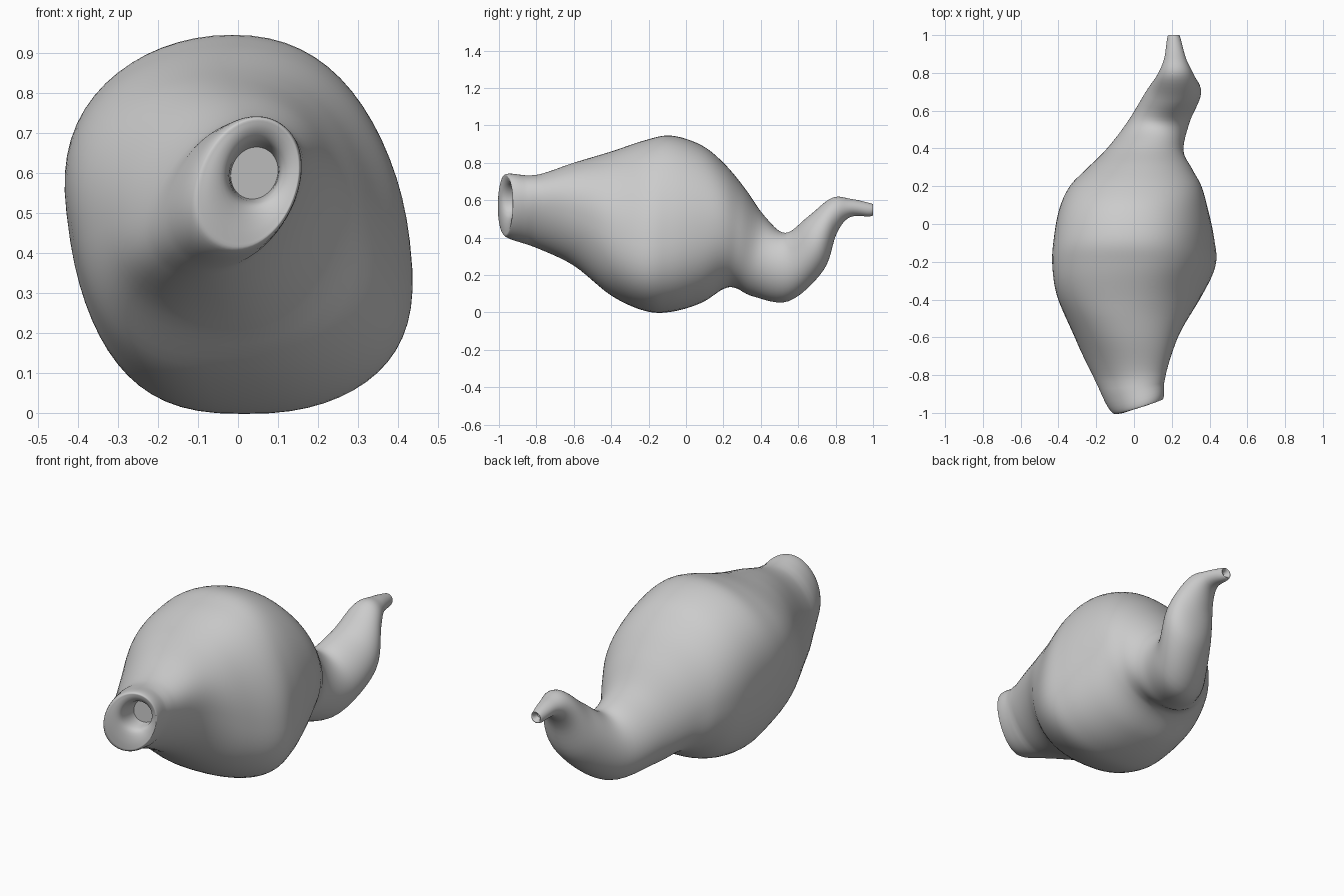
import bpy, bmesh, math

if "Cube" in bpy.data.objects:
    bpy.data.objects.remove(bpy.data.objects["Cube"])

SEG, SUB = 64, 6
# upright sections: y, top z, bottom z, left x, right x
body_sections = [
    (-.86, .665, .535, -.018, .10),   # cavity floor
    (-.94, .685, .515, -.03, .108),   # mouth edge
    (-.965, .725, .43, -.085, .143),  # rim
    (-.945, .742, .395, -.125, .155), # collar
    (-.80, .735, .345, -.21, .16),    # neck
    (-.60, .80, .25, -.31, .23),
    (-.40, .86, .09, -.40, .345),
    (-.22, .92, .008, -.428, .424),   # belly
    (-.08, .945, .003, -.422, .42),
    (.08, .895, .05, -.395, .39),
    (.20, .80, .125, -.34, .357),
]
# leaning sections: top y, top z, bottom y, bottom z, left x, right x
spout_sections = [
    (.31, .67, .265, .13, -.255, .31),
    (.42, .515, .36, .085, -.15, .262),
    (.53, .425, .55, .06, -.035, .295),
    (.65, .51, .735, .225, .06, .355),
    (.78, .612, .805, .42, .125, .315),
    (.88, .607, .875, .508, .16, .275),
    (.98, .585, .98, .513, .175, .247),
]


def ease(t):
    t = min(max(t, 0), 1)
    return t * t * (3 - 2 * t)


def smooth_stations(rows):
    """Catmull-Rom interpolation between sections"""
    out = []
    for i in range(len(rows) - 1):
        p0, p1, p2 = rows[max(i - 1, 0)], rows[i], rows[i + 1]
        p3 = rows[min(i + 2, len(rows) - 1)]
        for k in range(SUB):
            t = k / SUB
            out.append([.5 * (2 * b + (c - a) * t + (2 * a - 5 * b + 4 * c - d) * t * t
                              + (3 * b - a - 3 * c + d) * t ** 3)
                        for a, b, c, d in zip(p0, p1, p2, p3)])
    return out + [list(rows[-1])]


def ring(bm, row):
    """Superellipse section; skew, yaw and squareness follow from y"""
    yt, zt, yb, zb, xl, xr = row
    y = (yt + yb) / 2
    skew = -.04 + .095 * ease((-.25 - y) / .5) if y < -.25 else -.04 * ease((.3 - y) / .55)
    if y < -.85:
        skew *= min(1, ((xr - xl) / .37) ** 2)
    yaw = .04 * ease((-.78 - y) / .17)
    square = max(0, 1 - ((y + .2) / .6) ** 2)
    verts = []
    for j in range(SEG):
        a = 2 * math.pi * j / SEG
        c, s = math.cos(a), math.sin(a)
        n = 2 + square * (.15 if s > 0 else .5)   # rounder top, squarer underside
        u = math.copysign(abs(c) ** (2 / n), c)
        v = math.copysign(abs(s) ** (2 / n), s)
        x = (xl + xr) / 2 + u * (xr - xl) / 2 + skew * v * (1 if skew > 0 else 1.4 - v * v)
        v += 2 * skew * u * (1 - v * v)
        verts.append(bm.verts.new((x, y + v * (yt - yb) / 2 + yaw * u,
                                   (zt + zb) / 2 + v * (zt - zb) / 2)))
    return verts


def inset(row, y, f):
    """Copy of a section, moved to y and scaled about its centre"""
    cz, cx = (row[1] + row[3]) / 2, (row[4] + row[5]) / 2
    return (y, cz + f * (row[1] - cz), y, cz + f * (row[3] - cz),
            cx + f * (row[4] - cx), cx + f * (row[5] - cx))


# one continuous skin: mouth, neck, belly, spout, hollow spout tip
rows = [(y, zt, y, zb, xl, xr) for y, zt, zb, xl, xr in body_sections] + spout_sections
tip = rows[-1]
rows += [inset(tip, 1.0, .7), inset(tip, .97, .3)]

bm = bmesh.new()
rings = [ring(bm, r) for r in smooth_stations(rows)]
for a, b in zip(rings, rings[1:]):
    for j in range(SEG):
        k = (j + 1) % SEG
        bm.faces.new((a[j], a[k], b[k], b[j]))
bm.faces.new(rings[0])
bm.faces.new(rings[-1])
bmesh.ops.recalc_face_normals(bm, faces=bm.faces)
me = bpy.data.meshes.new("vessel_body")
bm.to_mesh(me)
bm.free()
body = bpy.data.objects.new("vessel_body", me)
bpy.context.collection.objects.link(body)
bpy.context.view_layer.objects.active = body
body.select_set(True)
bpy.ops.object.shade_smooth_by_angle(angle=math.radians(50))
